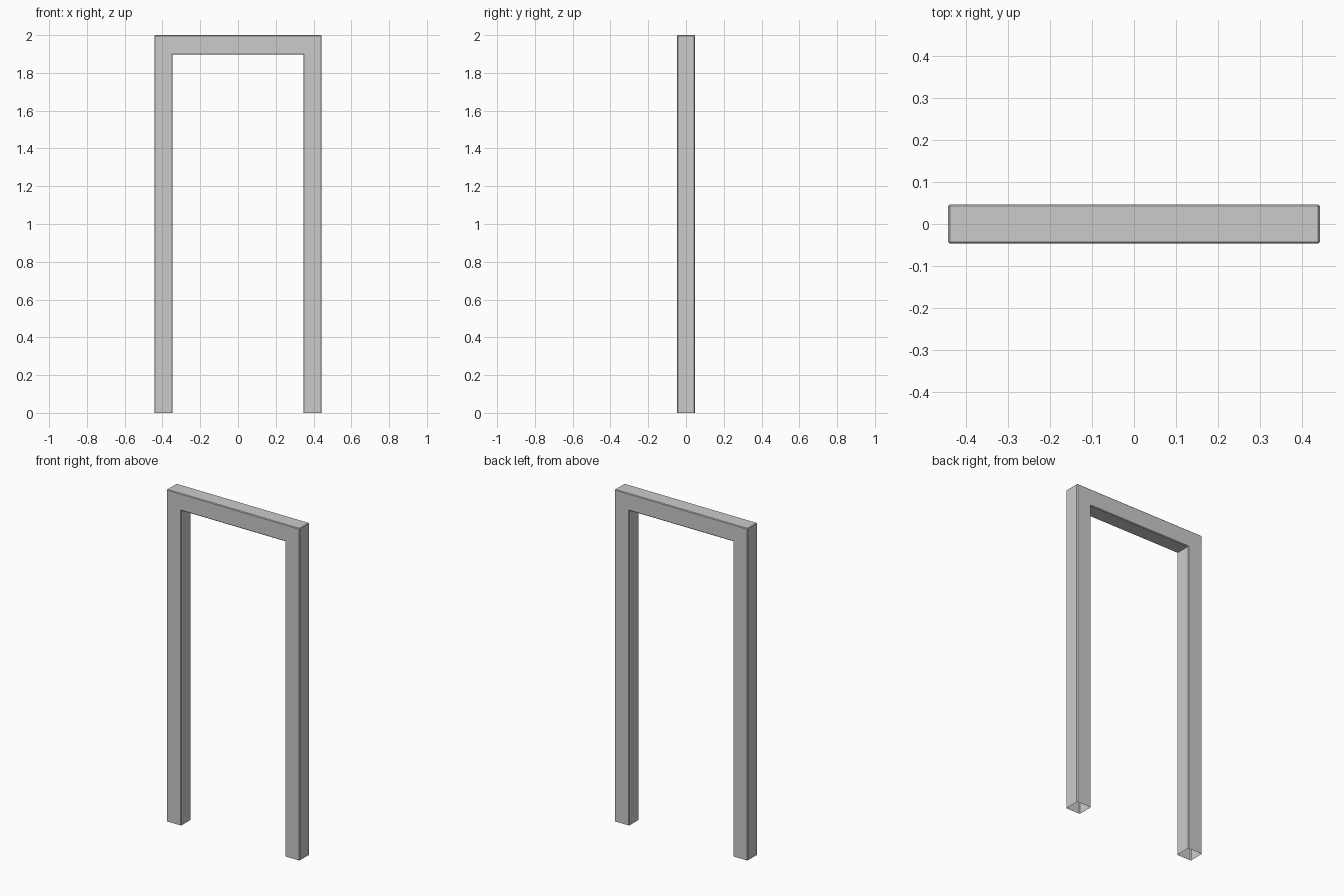
import bpy, bmesh

if "Cube" in bpy.data.objects:
    bpy.data.objects.remove(bpy.data.objects["Cube"])

W, D, H = 0.443, 0.047, 2.0   # half width, half depth, height
IW, IH = 0.346, 1.897         # opening half width and height
BEVEL = 0.004

# Arch outline, from the left foot round to the right foot and back along the opening
outline = [(-W, 0), (-W, H), (W, H), (W, 0), (IW, 0), (IW, IH), (-IW, IH), (-IW, 0)]

bm = bmesh.new()
front = [bm.verts.new((x, -D, z)) for x, z in outline]
back = [bm.verts.new((x, D, z)) for x, z in outline]
n = len(outline)

# Front and back faces: left post, lintel and right post share one flat face
bm.faces.new(front)
bm.faces.new(back[::-1])

# Side walls, leaving the feet open underneath
for i in range(n):
    j = (i + 1) % n
    if outline[i][1] == 0 and outline[j][1] == 0:
        continue
    bm.faces.new((front[i], back[i], back[j], front[j]))
bmesh.ops.recalc_face_normals(bm, faces=bm.faces)

# Slim chamfer on the convex edges
edges = [e for e in bm.edges if len(e.link_faces) == 2 and e.is_convex]
bmesh.ops.bevel(bm, geom=edges, offset=BEVEL, segments=1, profile=0.5,
                affect='EDGES', clamp_overlap=True)

# Outward normals, judged on the top of the lintel
top = max(bm.faces, key=lambda f: f.calc_center_median().z)
if top.normal.z < 0:
    bmesh.ops.reverse_faces(bm, faces=bm.faces)

mesh = bpy.data.meshes.new("door_frame")
bm.to_mesh(mesh)
bm.free()
frame = bpy.data.objects.new("door_frame", mesh)
bpy.context.collection.objects.link(frame)
